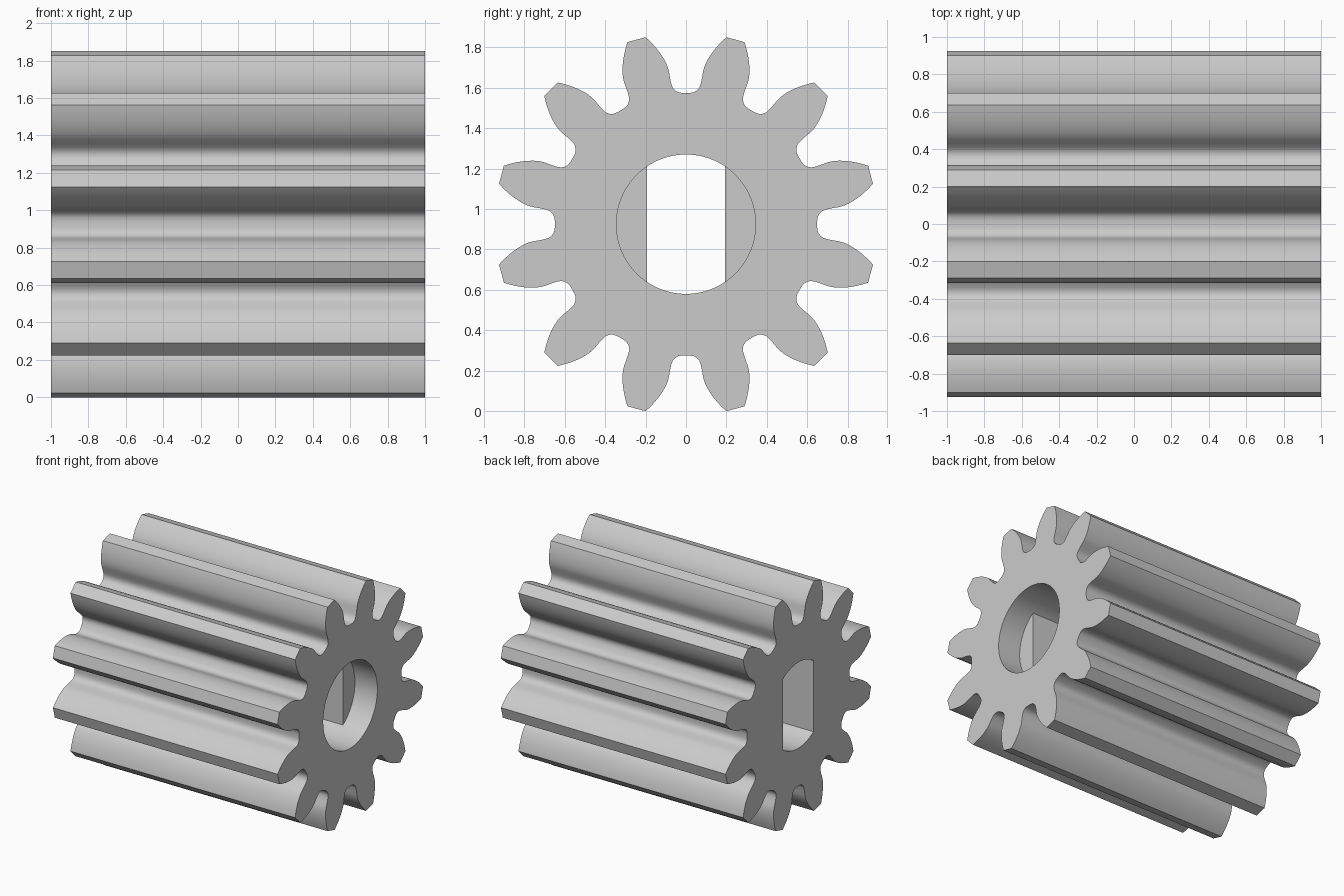
import bpy, bmesh, math

cube = bpy.data.objects.get("Cube")
if cube:
    bpy.data.objects.remove(cube, do_unlink=True)

TEETH = 12
CENTRE_Z = 0.925
TIP_R, PITCH_R = 0.947, 0.812
BASE_R = PITCH_R * math.cos(math.radians(20))
BORE_R, FLAT_Y = 0.345, 0.193
FRONT_X, STEP_X, BACK_X = 1.0, 0.8, -1.0


def involute(radius):
    a = math.acos(min(1.0, BASE_R / radius))
    return math.degrees(math.tan(a) - a)


def half_tooth(steps=10):
    """(radius, degrees from tooth centre), from tip down to root fillet."""
    pts = []
    for i in range(steps + 1):
        r = TIP_R + (BASE_R - TIP_R) * i / steps
        pts.append((r, 7.75 + involute(PITCH_R) - involute(r)))
    fillet = [(0.73, 8.75), (0.70, 9.0), (0.68, 9.4), (0.664, 10.4),
              (0.654, 11.7), (0.65, 13.4)]
    return pts + fillet


def polar(r, degrees):
    a = math.radians(degrees)
    return r * math.sin(a), CENTRE_Z + r * math.cos(a)


def gear_outline():
    half = half_tooth()
    tooth = [(r, -a) for r, a in reversed(half)] + half
    pitch = 360 / TEETH
    return [polar(r, a + pitch * (k + 0.5)) for k in range(TEETH) for r, a in tooth]


def ring(bm, x, points):
    return [bm.verts.new((x, y, z)) for y, z in points]


def bridge(bm, a, b):
    for i in range(len(a)):
        j = (i + 1) % len(a)
        bm.faces.new((a[i], a[j], b[j], b[i]))


def fill_end(bm, outer, inner, direction):
    """Flat end face with a hole in it."""
    edges = []
    for loop in (outer, inner):
        for i, v in enumerate(loop):
            w = loop[(i + 1) % len(loop)]
            edges.append(bm.edges.get((v, w)) or bm.edges.new((v, w)))
    bmesh.ops.triangle_fill(bm, edges=edges, use_beauty=True, normal=(direction, 0, 0))


# Bore circle as four arcs that meet at the corners of the two flats
corner = math.degrees(math.asin(FLAT_Y / BORE_R))
N_ARC, N_SIDE = 20, 16


def arc(start, end, n):
    return [polar(BORE_R, start + (end - start) * i / n) for i in range(n + 1)]


top = arc(-corner, corner, N_ARC)
right = arc(corner, 180 - corner, N_SIDE)
bottom = arc(180 - corner, 180 + corner, N_ARC)
left = arc(180 + corner, 360 - corner, N_SIDE)
circle = top[:-1] + right[:-1] + bottom[:-1] + left[:-1]

bm = bmesh.new()

# Toothed outside
outline = gear_outline()
outer_front = ring(bm, FRONT_X, outline)
outer_back = ring(bm, BACK_X, outline)
bridge(bm, outer_front, outer_back)

# Round counterbore, its two ledges and the double-flat shaft hole
bore_front = ring(bm, FRONT_X, circle)
bore_step = ring(bm, STEP_X, circle)
bridge(bm, bore_front, bore_step)
b = N_ARC + N_SIDE
bm.faces.new(bore_step[N_ARC:b + 1])
bm.faces.new(bore_step[b + N_ARC:] + bore_step[:1])
slot_step = bore_step[:N_ARC + 1] + bore_step[b:b + N_ARC + 1]
slot_back = ring(bm, BACK_X, [(v.co.y, v.co.z) for v in slot_step])
bridge(bm, slot_step, slot_back)

# End faces
fill_end(bm, outer_front, bore_front, 1)
fill_end(bm, outer_back, slot_back, -1)
bmesh.ops.recalc_face_normals(bm, faces=bm.faces)

mesh = bpy.data.meshes.new("pinion_gear")
bm.to_mesh(mesh)
bm.free()
gear = bpy.data.objects.new("pinion_gear", mesh)
bpy.context.collection.objects.link(gear)

# Plain grey
grey = bpy.data.materials.new("light_grey")
grey.use_nodes = True
colour = (0.6, 0.6, 0.6, 1.0)
grey.diffuse_color = colour
grey.node_tree.nodes["Principled BSDF"].inputs["Base Color"].default_value = colour
mesh.materials.append(grey)

bpy.ops.object.select_all(action="DESELECT")
gear.select_set(True)
bpy.context.view_layer.objects.active = gear
bpy.ops.object.shade_smooth_by_angle(angle=math.radians(30))
